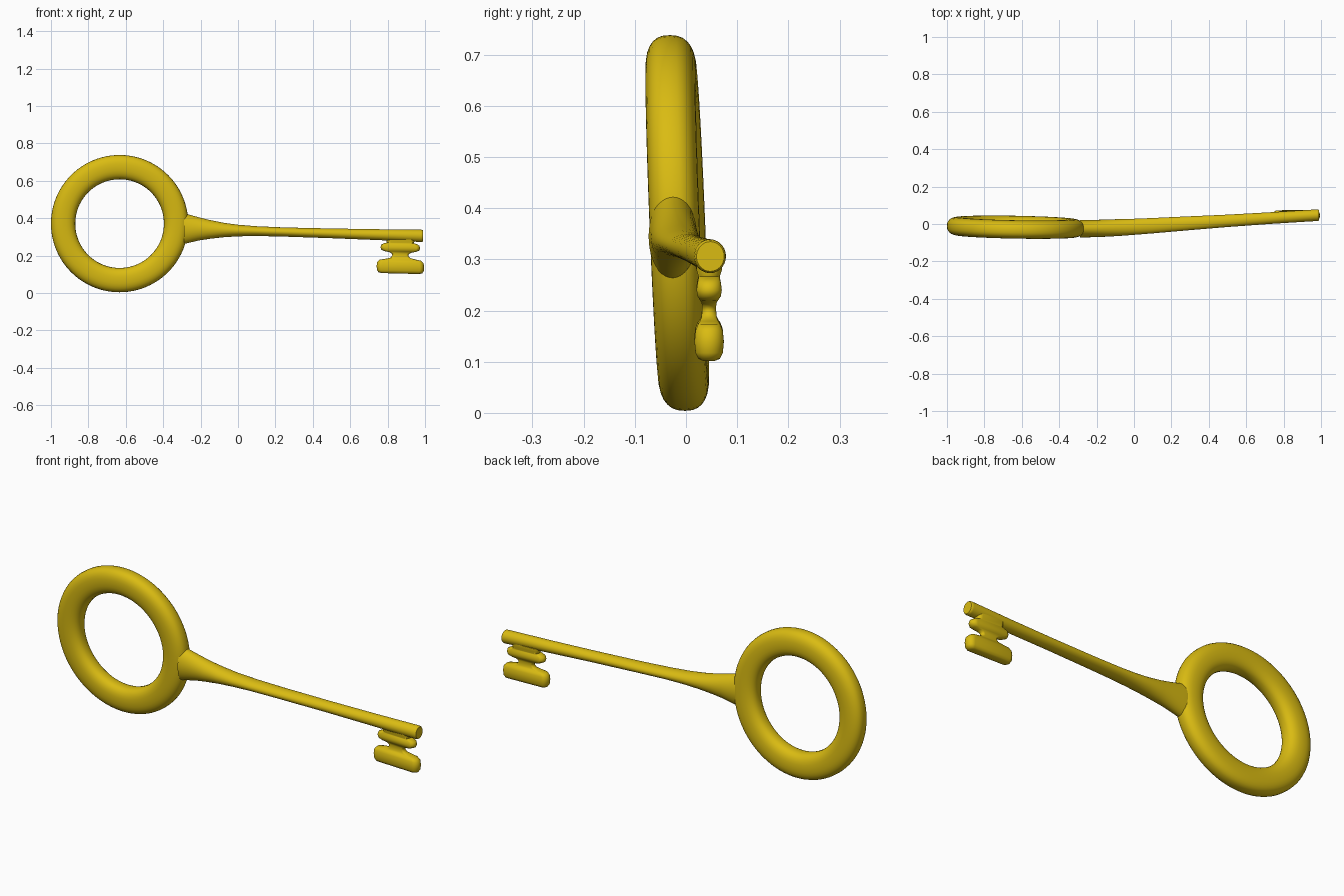
import bpy, bmesh, math
from mathutils import Vector

gold = bpy.data.materials.new("gold_yellow")
gold.diffuse_color = (0.70, 0.50, 0.006, 1)


def loft(name, sections, closed=False, angle=50):
    """Skin a list of point rings into a smooth solid."""
    bm = bmesh.new()
    rings = [[bm.verts.new(p) for p in s] for s in sections]
    n = len(rings[0])
    pairs = list(zip(rings, rings[1:]))
    if closed:
        pairs.append((rings[-1], rings[0]))
    for a, b in pairs:
        for i in range(n):
            j = (i + 1) % n
            bm.faces.new((a[i], a[j], b[j], b[i]))
    if not closed:
        bm.faces.new(rings[0])
        bm.faces.new(rings[-1])
    bmesh.ops.recalc_face_normals(bm, faces=bm.faces)
    me = bpy.data.meshes.new(name)
    bm.to_mesh(me)
    bm.free()
    me.materials.append(gold)
    ob = bpy.data.objects.new(name, me)
    bpy.context.collection.objects.link(ob)
    bpy.ops.object.select_all(action='DESELECT')
    ob.select_set(True)
    bpy.context.view_layer.objects.active = ob
    bpy.ops.object.shade_smooth_by_angle(angle=math.radians(angle))
    return ob


def circle(n):
    return [(math.cos(2 * math.pi * i / n), math.sin(2 * math.pi * i / n)) for i in range(n)]


def power(v, e):
    return math.copysign(abs(v) ** e, v)


# ring handle: soft squarish tube, leaning slightly
ring = []
for c, s in circle(96):
    sec = []
    for u, v in circle(28):
        r = 0.302 + 0.065 * power(u, 0.85)
        x, z = r * c, r * s
        y = 0.049 * power(v, 0.8) - 0.017 - 0.040 * z - 0.018 * x
        sec.append((x - 0.633, y, z + 0.371))
    ring.append(sec)
loft("ring_handle", ring, closed=True)

# shaft: x, centre y, centre z, half depth, half height
rows = [(-0.29, -0.026, 0.345, 0.047, 0.083), (-0.265, -0.025, 0.344, 0.047, 0.076),
        (-0.21, -0.024, 0.343, 0.046, 0.062), (-0.15, -0.022, 0.340, 0.046, 0.050),
        (-0.08, -0.019, 0.337, 0.045, 0.039), (0.0, -0.015, 0.334, 0.043, 0.031),
        (0.1, -0.009, 0.331, 0.041, 0.026), (0.25, 0.001, 0.326, 0.038, 0.0245),
        (0.5, 0.017, 0.319, 0.033, 0.026), (0.75, 0.033, 0.312, 0.031, 0.029),
        (0.977, 0.047, 0.306, 0.031, 0.033), (0.986, 0.0475, 0.3055, 0.030, 0.032),
        (0.990, 0.0475, 0.3055, 0.027, 0.029)]
loft("shaft", [[(x, cy + a * u, cz + b * v) for u, v in circle(40)]
               for x, cy, cz, a, b in rows])

# bit: stacked bars and neck, stadium outlines as z, half length, half depth
rows = [(0.104, 0.100, 0.012), (0.108, 0.117, 0.021), (0.120, 0.125, 0.027),
        (0.142, 0.127, 0.029), (0.163, 0.124, 0.027), (0.175, 0.112, 0.022),
        (0.181, 0.080, 0.018), (0.188, 0.052, 0.015), (0.200, 0.043, 0.014),
        (0.210, 0.046, 0.014), (0.217, 0.060, 0.015), (0.222, 0.085, 0.018),
        (0.230, 0.102, 0.023), (0.242, 0.106, 0.025), (0.256, 0.102, 0.023),
        (0.264, 0.086, 0.021), (0.268, 0.072, 0.021), (0.280, 0.076, 0.025),
        (0.295, 0.076, 0.025)]
bit = []
for z, hx, hy in rows:
    sec = []
    for u, v in circle(32):
        x = math.copysign(hx - hy, u) + hy * u
        sec.append((0.868 + x, 0.045 + hy * v, z - 0.025 * x))
    bit.append(sec)
loft("key_bit", bit, angle=70)
